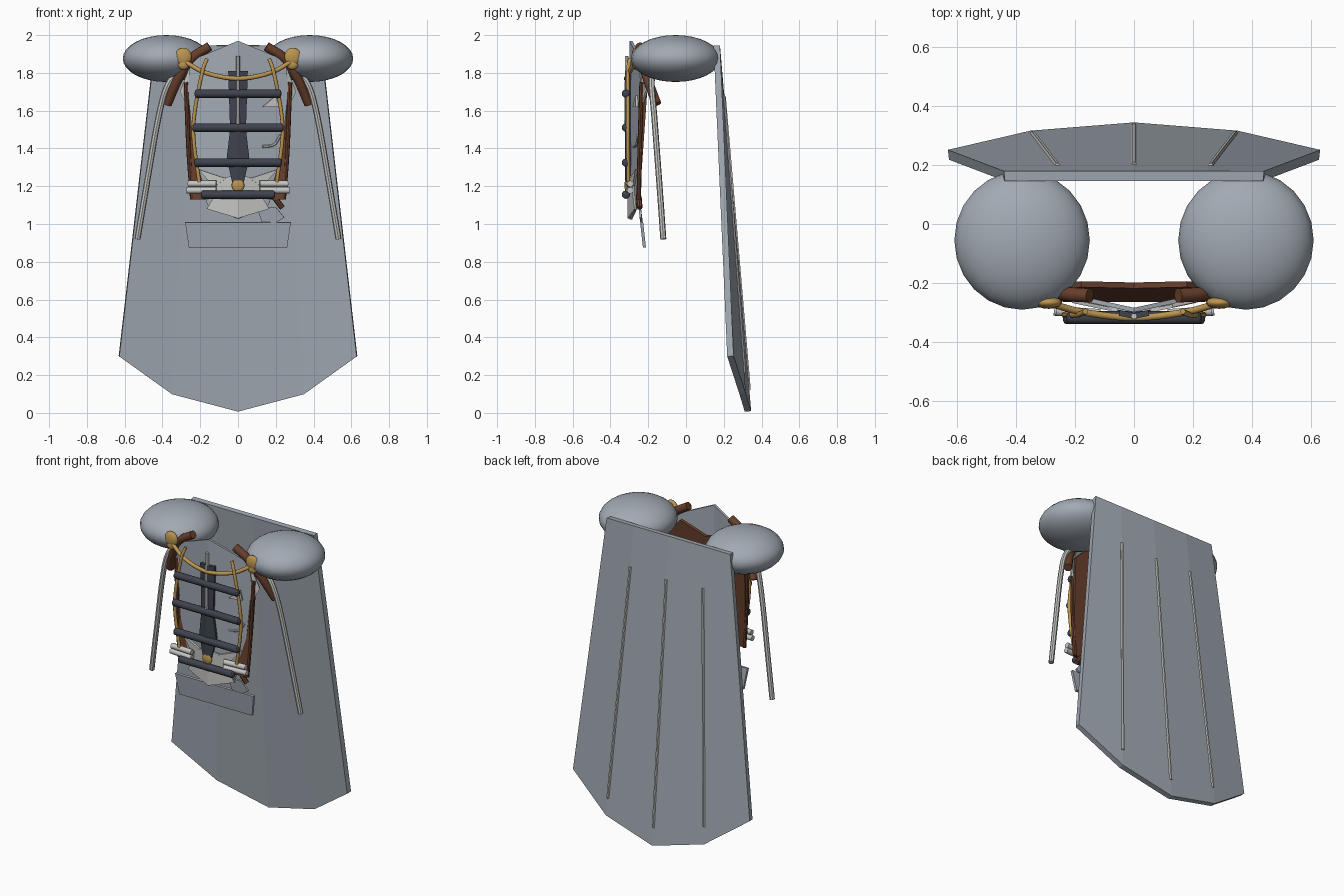
import bpy, bmesh, math
from mathutils import Vector

if "Cube" in bpy.data.objects:
    bpy.data.objects.remove(bpy.data.objects["Cube"])


def material(name, rgb):
    m = bpy.data.materials.new(name)
    m.diffuse_color = (*rgb, 1)
    m.use_nodes = True
    m.node_tree.nodes["Principled BSDF"].inputs["Base Color"].default_value = m.diffuse_color
    return m


STEEL = material("steel grey", (0.36, 0.40, 0.45))
PALE = material("pale grey", (0.56, 0.56, 0.55))
GOLD = material("gold", (0.50, 0.30, 0.08))
BROWN = material("brown leather", (0.14, 0.05, 0.025))
DARK = material("dark slate", (0.05, 0.055, 0.075))


def mesh_object(name, verts, faces, mat, thick=0):
    me = bpy.data.meshes.new(name)
    me.from_pydata(verts, [], faces)
    bm = bmesh.new()
    bm.from_mesh(me)
    bmesh.ops.recalc_face_normals(bm, faces=bm.faces)
    bm.to_mesh(me)
    bm.free()
    ob = bpy.data.objects.new(name, me)
    bpy.context.collection.objects.link(ob)
    me.materials.append(mat)
    if thick:
        mod = ob.modifiers.new("thickness", 'SOLIDIFY')
        mod.thickness, mod.offset = thick, 0
    return ob


def folded_plate(name, half, y_at, mat, thick=0.015):
    """Plate with a centre fold; half outline starts and ends on x = 0."""
    verts = [(x, y_at(x, z), z) for x, z in half]
    n = len(half)
    left = [(-x, y_at(x, z), z) for x, z in half[1:-1]]
    faces = [list(range(n)), [n - 1] + list(range(2 * n - 3, n - 1, -1)) + [0]]
    return mesh_object(name, verts + left, faces, mat, thick)


def plate(name, pts, mat, thick=0.012):
    return mesh_object(name, pts, [list(range(len(pts)))], mat, thick)


def tube(name, pts, r, mat, sides=10, steps=6, smooth=True):
    """Round tube swept along a spline through the points."""
    P = [Vector(p) for p in pts]
    path = []
    if len(P) == 2:
        path = P
    else:
        Q = [2 * P[0] - P[1]] + P + [2 * P[-1] - P[-2]]
        for i in range(1, len(Q) - 2):
            a, b, c, d = Q[i - 1:i + 3]
            for k in range(steps):
                t = k / steps
                path.append(0.5 * (2 * b + (c - a) * t + (2 * a - 5 * b + 4 * c - d) * t * t
                                   + (3 * b - a - 3 * c + d) * t ** 3))
        path.append(P[-1])
    verts, faces, n = [], [], len(path)
    for i, p in enumerate(path):
        d = (path[min(i + 1, n - 1)] - path[max(i - 1, 0)]).normalized()
        u = d.cross(Vector((0, 1, 0))).normalized()
        v = d.cross(u)
        for s in range(sides):
            a = 2 * math.pi * s / sides
            verts.append(p + r * (math.cos(a) * u + math.sin(a) * v))
    for i in range(n - 1):
        for s in range(sides):
            t = (s + 1) % sides
            faces.append((i * sides + s, i * sides + t, (i + 1) * sides + t, (i + 1) * sides + s))
    faces += [list(range(sides)), list(range((n - 1) * sides, n * sides))]
    ob = mesh_object(name, verts, faces, mat)
    if smooth:
        finish(ob)
    return ob


def finish(ob):
    bpy.ops.object.select_all(action='DESELECT')
    ob.select_set(True)
    bpy.context.view_layer.objects.active = ob
    bpy.ops.object.shade_smooth_by_angle(angle=math.radians(40))


def ellipsoid(name, loc, size, mat, seg=24, rings=16):
    bpy.ops.mesh.primitive_uv_sphere_add(segments=seg, ring_count=rings, location=loc)
    ob = bpy.context.object
    ob.name = name
    ob.scale = size
    ob.data.materials.append(mat)
    finish(ob)


# Cape: straight top edge fanning out to a bowed, pointed hem
hem = [(-0.63, 0.235, 0.30), (-0.35, 0.30, 0.10), (0, 0.328, 0.008), (0.35, 0.30, 0.10), (0.63, 0.235, 0.30)]
top = [(x * 0.44 / 0.63, 0.163, 1.945) for x, y, z in hem]
mesh_object("cape", top + hem, [(i, i + 1, i + 6, i + 5) for i in range(4)], STEEL, 0.034)

# Cape ribs along the folds of the back
for s in (-1, 0, 1):
    a = Vector((s * 0.245, 0.163, 1.945))
    b = Vector((s * 0.35, 0.30, 0.10)) if s else Vector((0, 0.328, 0.008))
    off = Vector((0, 0.017, 0))
    tube("cape_rib", [a.lerp(b, 0.14) + off, a.lerp(b, 0.94) + off], 0.009, PALE, 6, smooth=False)

# Chest plate with centre keel, leather backing and lower tasset
folded_plate("chest_plate", [(0, 1.97), (0.25, 1.865), (0.265, 1.72), (0.225, 1.3), (0.16, 1.1), (0, 1.025)],
             lambda x, z: -0.292 + 0.22 * x, STEEL)
folded_plate("leather_backing", [(0, 1.80), (0.18, 1.86), (0.275, 1.76), (0.265, 1.4), (0.24, 1.13), (0, 1.13)],
             lambda x, z: -0.212 - 0.07 * (1.75 - z), BROWN, 0.02)
plate("lower_tasset", [(-0.28, -0.235, 1.01), (0.28, -0.235, 1.01), (0.26, -0.22, 0.875), (-0.26, -0.22, 0.875)],
      STEEL, 0.016)
folded_plate("belly_plate", [(0, 1.26), (0.10, 1.24), (0.135, 1.13), (0.165, 1.08), (0, 1.03)],
             lambda x, z: -0.304 + 0.22 * x, PALE, 0.01)

# Dark spine blade, its pale ridge and the round gold stud
folded_plate("spine_blade", [(0, 1.81), (0.05, 1.81), (0.04, 1.5), (0.058, 1.35), (0.02, 1.18), (0, 1.17)],
             lambda x, z: -0.312 + 0.2 * x, DARK, 0.02)
tube("spine_ridge", [(0, -0.313, 1.89), (0, -0.318, 1.5)], 0.011, PALE, 6, smooth=False)
ellipsoid("belly_stud", (0, -0.314, 1.205), (0.034, 0.012, 0.034), GOLD, 16, 8)

# Dark horizontal bars over the chest, with rounded ends
for z, w in ((1.69, 0.22), (1.51, 0.232), (1.325, 0.222), (1.155, 0.187)):
    tube("chest_bar", [(-w, -0.318, z), (w, -0.318, z)], 0.022, DARK, 12)
    for s in (-1, 1):
        ellipsoid("bar_end", (s * w, -0.318, z), (0.01, 0.021, 0.021), DARK, 12, 8)

# Gold collar cord
tube("collar_cord", [(-0.29, -0.268, 1.865), (-0.17, -0.30, 1.80), (0, -0.318, 1.77),
                     (0.17, -0.30, 1.80), (0.29, -0.268, 1.865)], 0.012, GOLD)

# Paired parts
for s in (-1, 1):
    ellipsoid("shoulder_guard", (s * 0.38, -0.055, 1.876), (0.23, 0.236, 0.124), STEEL)
    ellipsoid("collar_clasp", (s * 0.29, -0.267, 1.885), (0.046, 0.021, 0.048), GOLD, 14, 8)
    ellipsoid("clasp_drop", (s * 0.288, -0.267, 1.845), (0.032, 0.018, 0.028), GOLD, 12, 8)
    tube("side_cord", [(s * 0.165, -0.297, 1.875), (s * 0.19, -0.308, 1.80), (s * 0.228, -0.308, 1.6),
                       (s * 0.235, -0.308, 1.45), (s * 0.205, -0.305, 1.22)], 0.010, GOLD)
    tube("arm_ribbon", [(s * 0.30, -0.17, 1.81), (s * 0.37, -0.182, 1.74), (s * 0.42, -0.168, 1.57),
                        (s * 0.485, -0.14, 1.2), (s * 0.532, -0.12, 0.92)], 0.016, PALE, 8)
    tube("shoulder_strap", [(s * 0.15, -0.243, 1.94), (s * 0.24, -0.235, 1.88), (s * 0.315, -0.205, 1.77),
                            (s * 0.375, -0.155, 1.635)], 0.025, BROWN)
    tube("side_piping", [(s * 0.275, -0.235, 1.75), (s * 0.262, -0.245, 1.4), (s * 0.242, -0.25, 1.13)],
         0.012, BROWN, 8)
    for z, w in ((1.213, 0.265), (1.178, 0.272)):
        tube("waist_rod", [(s * 0.115, -0.305, z), (s * w, -0.295, z)], 0.017, PALE)
    # Pale folded panels showing beside the blade and under the shoulders
    plate("side_lapel", [(s * 0.25, -0.23, 1.84), (s * 0.305, -0.21, 1.70), (s * 0.265, -0.235, 1.62)], PALE)
    plate("waist_flap", [(s * 0.21, -0.262, 1.29), (s * 0.06, -0.293, 1.24), (s * 0.13, -0.277, 1.20)], PALE)

# Loose scraps on one side
plate("hanging_scrap", [(0.10, -0.245, 1.09), (0.20, -0.245, 1.09), (0.245, -0.24, 1.035),
                        (0.14, -0.23, 0.97)], STEEL)
plate("chest_scrap", [(0.13, -0.277, 1.62), (0.20, -0.262, 1.68), (0.215, -0.26, 1.62)], PALE)
tube("loose_strap", [(0.19, -0.25, 1.145), (0.235, -0.245, 1.085)], 0.015, BROWN, 8)
tube("chest_wire", [(0.13, -0.277, 1.41), (0.19, -0.262, 1.42), (0.225, -0.257, 1.47)], 0.007, PALE, 6)
